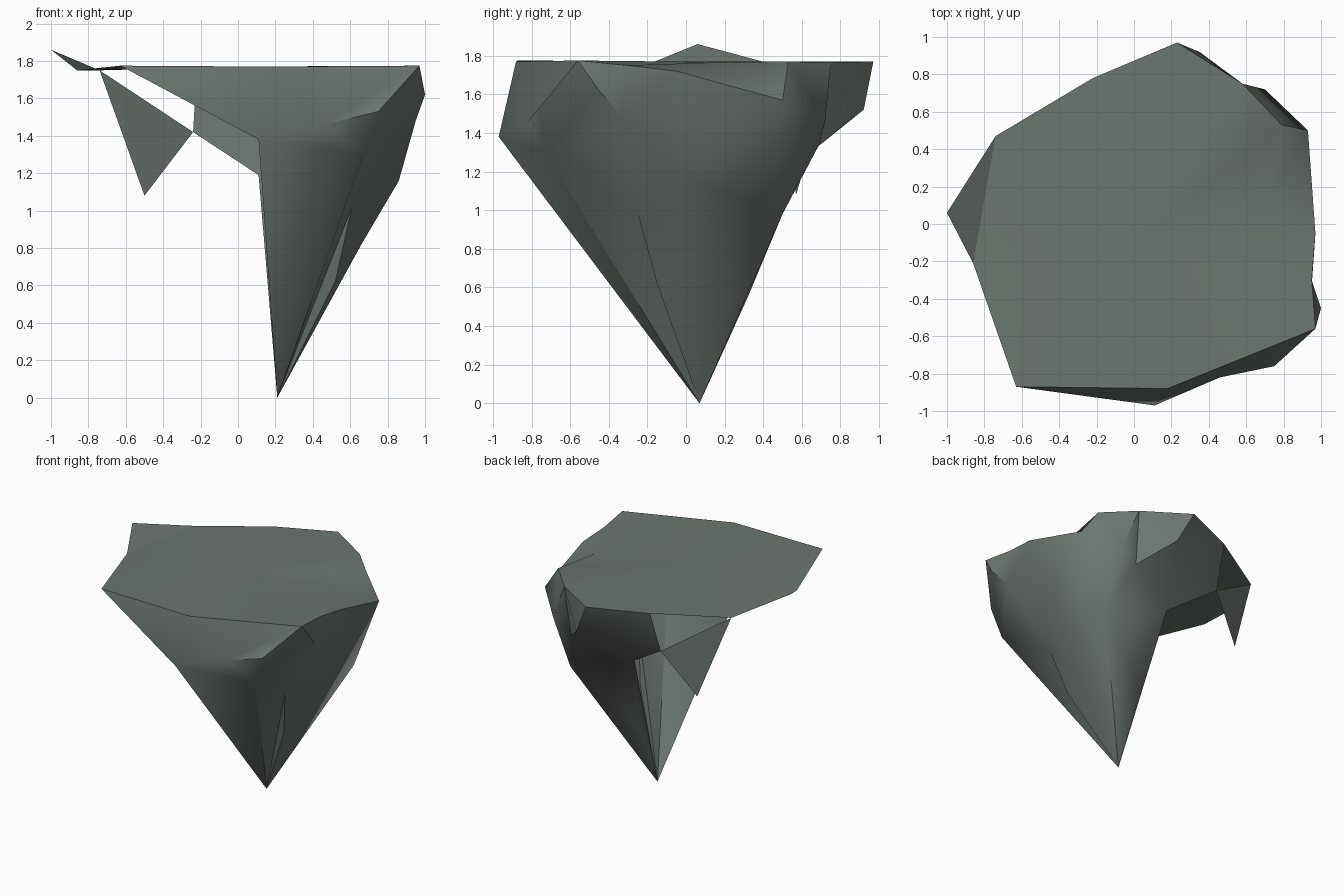
import bpy, bmesh
from math import radians

if "Cube" in bpy.data.objects:
    bpy.data.objects.remove(bpy.data.objects["Cube"])

stone = bpy.data.materials.new("grey green stone")
stone.diffuse_color = (0.15, 0.18, 0.16, 1)
stone.use_nodes = True
stone.node_tree.nodes["Principled BSDF"].inputs["Base Color"].default_value = stone.diffuse_color


def fan(centre, row):
    """Triangles from one point to each step of a row."""
    return [(centre, a, b) for a, b in zip(row, row[1:])]


def strip(upper, lower, steps):
    """Triangles between two rows; u steps the upper row, l the lower."""
    i = j = 0
    tris = []
    for s in steps:
        if s == "u":
            tris.append((upper[i], lower[j], upper[i + 1]))
            i += 1
        else:
            tris.append((upper[i], lower[j], lower[j + 1]))
            j += 1
    return tris


def sheet(name, tris, angle, fix=False):
    bm = bmesh.new()
    verts = {}
    for tri in tris:
        for p in tri:
            if p not in verts:
                verts[p] = bm.verts.new(p)
        bm.faces.new([verts[p] for p in tri])
    if fix:
        bmesh.ops.recalc_face_normals(bm, faces=bm.faces)
    mesh = bpy.data.meshes.new(name)
    bm.to_mesh(mesh)
    bm.free()
    mesh.materials.append(stone)
    ob = bpy.data.objects.new(name, mesh)
    bpy.context.collection.objects.link(ob)
    bpy.ops.object.select_all(action="DESELECT")
    ob.select_set(True)
    bpy.context.view_layer.objects.active = ob
    bpy.ops.object.shade_smooth_by_angle(angle=radians(angle))
    return ob


# Rim of the plateau, counter-clockwise from the front left
rim = [(-.63, -.87, 1.775), (.18, -.88, 1.77), (.97, -.56, 1.775), (.95, -.30, 1.75),
       (.97, -.05, 1.72), (.93, .50, 1.57), (.79, .53, 1.77), (.58, .75, 1.765),
       (.23, .97, 1.77), (-.22, .78, 1.765), (-.74, .47, 1.75), (-1, .06, 1.86),
       (-.86, -.21, 1.75)]

# Key points of the rock wall
tip = (.21, .07, 0)
front, fold, corner = (.11, -.97, 1.38), (.46, -.82, 1.46), (.75, -.76, 1.53)
lip, bump, side = (1, -.45, 1.62), (.95, -.33, 1.48), (.86, -.04, 1.16)
hollow, back_r, under = (.70, .50, .98), (.70, .72, 1.46), (.56, .69, 1.34)
back, back_l = (.35, .92, 1.52), (-.24, .67, 1.42)
low_l, knee, ledge = (.11, .51, 1.19), (.21, .32, .55), (.67, -.73, 1.30)
notch_a, notch_b, recess = (.66, 0, .82), (.52, -.15, .62), (.61, -.26, 1.02)

# Plateau with a dip at the right, and a raised peak at the left
dip = (.72, .15, 1.765)
mid = (0, -.1, 1.77)
flat = rim[:4] + [dip] + rim[6:11] + [rim[12], rim[0]]
sheet("plateau", fan(mid, flat) + fan(dip, rim[3:7]), 70)
sheet("raised_peak", [tuple(rim[10:13])], 30)

# Upper wall, tapered lower wall with an open left side and a recessed right face
row = [front, fold, corner, lip, bump, side, hollow, back_r, under, back, back_l]
wall = strip(rim[:10], row, "ulull" + "ululullu" + "ulluul")
wall += fan(ledge, [tip, front, fold, corner, lip, bump])
wall += fan(recess, [ledge, bump, side, notch_a, notch_b, tip, ledge])
wall += fan(tip, [notch_b, notch_a, hollow, knee, low_l]) + [(side, notch_a, hollow)]
wall += fan(low_l, [hollow, under, back, back_l])
wall += [(hollow, back_r, under), (hollow, low_l, knee)]
sheet("rock_wall", wall, 42, True)

# Loose shard hanging from the rear left of the rim
sheet("hanging_shard", [(rim[10], (-.5, .57, 1.08), back_l)], 30)
